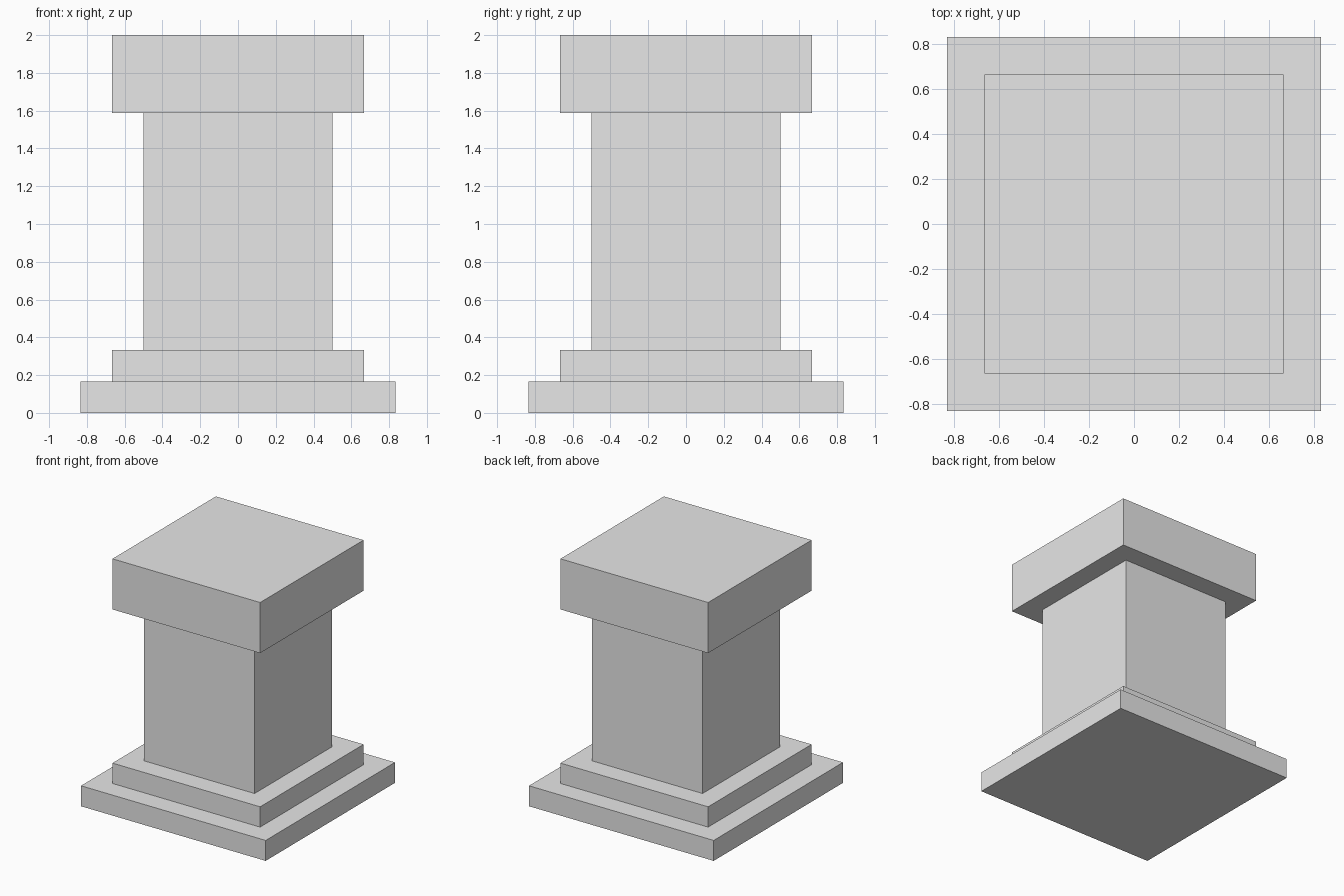
import bpy

cube = bpy.data.objects.get("Cube")
if cube:
    bpy.data.objects.remove(cube, do_unlink=True)

# Plain grey stone
stone = bpy.data.materials.new("grey_stone")
stone.use_nodes = True
grey = (0.8, 0.8, 0.8, 1.0)
stone.diffuse_color = grey
stone.node_tree.nodes["Principled BSDF"].inputs["Base Color"].default_value = grey


def block(name, width, bottom, top):
    """Square block centred on the z axis."""
    bpy.ops.mesh.primitive_cube_add(size=1, location=(0, 0, (bottom + top) / 2))
    obj = bpy.context.object
    obj.name = name
    obj.scale = (width, width, top - bottom)
    bpy.ops.object.transform_apply(location=False, rotation=False, scale=True)
    obj.data.materials.append(stone)
    return obj


# Stepped base, shaft and cap
block("base_slab", 1.667, 0, 0.167)
block("base_step", 1.333, 0.167, 0.333)
block("shaft", 1.0, 0.333, 1.587)
block("cap", 1.333, 1.587, 2.0)
